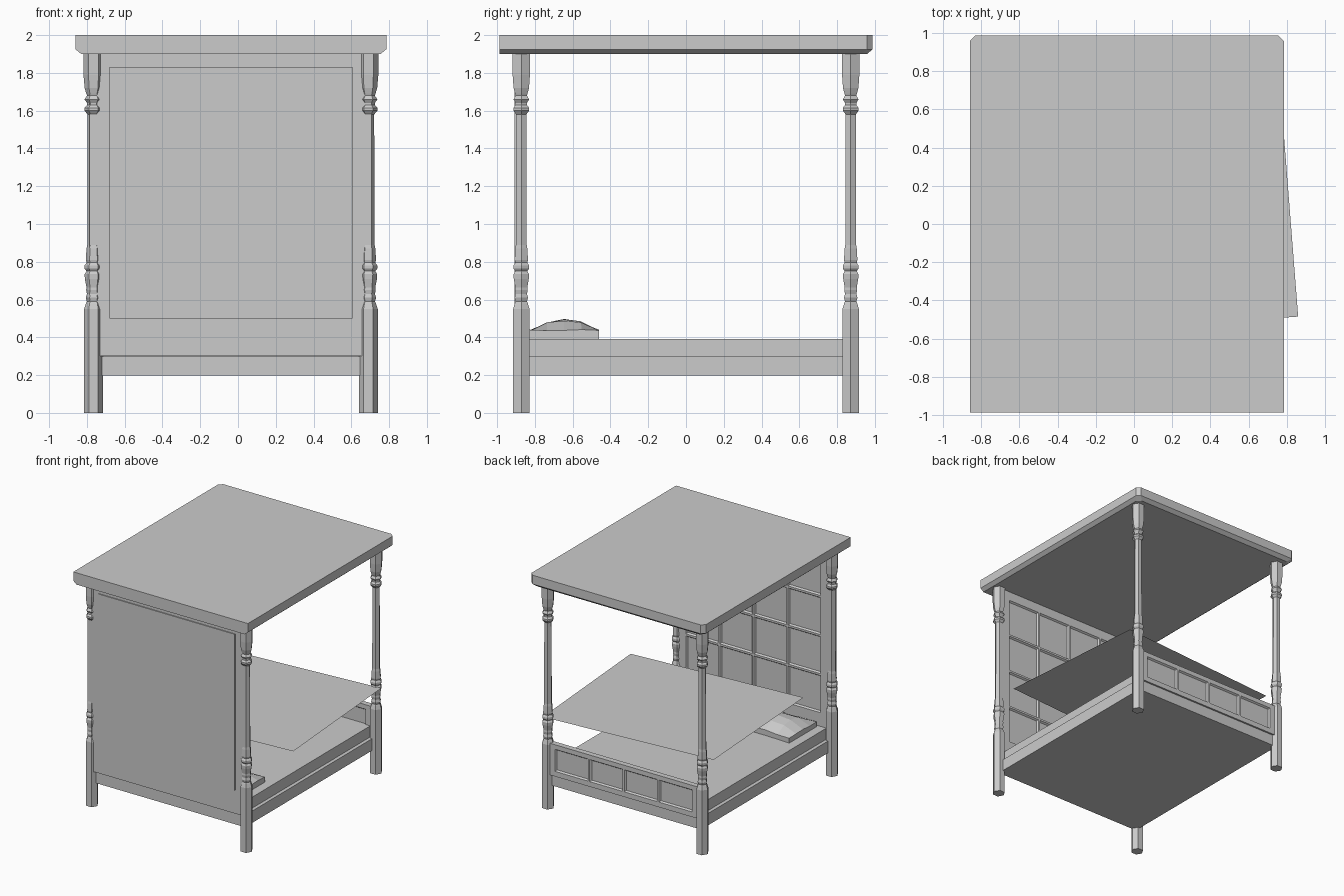
import bpy, bmesh, math, random

if "Cube" in bpy.data.objects:
    bpy.data.objects.remove(bpy.data.objects["Cube"])

random.seed(3)
CX = -0.0375                      # bed centre line
PX, PY = 0.7275, 0.872            # post offsets


def finish(name, bm):
    bmesh.ops.recalc_face_normals(bm, faces=bm.faces)
    me = bpy.data.meshes.new(name)
    bm.to_mesh(me)
    bm.free()
    ob = bpy.data.objects.new(name, me)
    bpy.context.collection.objects.link(ob)
    return ob


def loft(name, rings):
    """Closed solid through a stack of equal-length rings."""
    bm = bmesh.new()
    vs = [[bm.verts.new(p) for p in r] for r in rings]
    n = len(vs[0])
    for a, b in zip(vs, vs[1:]):
        for i in range(n):
            j = (i + 1) % n
            bm.faces.new((a[i], a[j], b[j], b[i]))
    bm.faces.new(vs[0])
    bm.faces.new(vs[-1])
    return finish(name, bm)


def box(name, x0, x1, y0, y1, z0, z1):
    ring = [(x0, y0), (x1, y0), (x1, y1), (x0, y1)]
    return loft(name, [[(x, y, z) for x, y in ring] for z in (z0, z1)])


def panelled(name, xs, zs, y, back, skip_border=True):
    """Board whose face at y carries sunken bevelled panels; back is the far face."""
    bm = bmesh.new()
    g = [[bm.verts.new((x, y, z)) for x in xs] for z in zs]
    s = 1 if y > back else -1
    cells = []
    for r in range(len(zs) - 1):
        for c in range(len(xs) - 1):
            q = [g[r][c], g[r + 1][c], g[r + 1][c + 1], g[r][c + 1]]
            f = bm.faces.new(q if s > 0 else q[::-1])
            if 0 < r < len(zs) - 2 and 0 < c < len(xs) - 2:
                cells.append(f)
    rim = [e for e in bm.edges if e.is_boundary]
    ext = bmesh.ops.extrude_edge_only(bm, edges=rim)
    for v in ext["geom"]:
        if isinstance(v, bmesh.types.BMVert):
            v.co.y = back
    bmesh.ops.holes_fill(bm, edges=[e for e in bm.edges if e.is_boundary])
    bm.normal_update()
    bmesh.ops.inset_individual(bm, faces=cells, thickness=0.012)
    bmesh.ops.inset_individual(bm, faces=cells, thickness=0.014, depth=-0.014)
    return finish(name, bm)


def steps(a, b, n):
    return [a + (b - a) * i / n for i in range(n + 1)]


# Turned six-sided posts: (radius, height)
profile = [(.05, 0), (.05, .55), (.04, .58), (.035, .59), (.041, .61), (.035, .63),
           (.039, .65), (.037, .665), (.046, .71), (.047, .735), (.037, .75),
           (.048, .765), (.048, .78), (.037, .795), (.041, .81), (.037, .87),
           (.033, .89), (.031, 1.58), (.048, 1.6), (.048, 1.615), (.034, 1.63),
           (.034, 1.64), (.048, 1.66), (.034, 1.68), (.038, 1.69), (.047, 1.72),
           (.053, 1.79), (.053, 1.9)]
for sx, side in ((-1, "left"), (1, "right")):
    for sy, end in ((-1, "head"), (1, "foot")):
        loft(f"{end}_post_{side}", [
            [(CX + sx * PX + r * math.cos(k * math.pi / 3),
              sy * PY + r * math.sin(k * math.pi / 3), z) for k in range(6)]
            for r, z in profile])


# Canopy with chamfered underside and clipped rear corners
def canopy_ring(i, z):
    h, b, c = 0.8225 - i, 0.988 - i, 0.03
    pts = [(-h, -.988), (h, -.988), (h, b - c), (h - c, b), (-h + c, b), (-h, b - c)]
    return [(CX + x, y, z) for x, y in pts]


loft("canopy", [canopy_ring(.03, 1.9), canopy_ring(0, 1.925), canopy_ring(0, 2.0)])

# Headboard: sunken grid inside, raised plain panel outside
panelled("headboard", [-.785] + steps(-.68, .605, 4) + [.705],
         [.3] + steps(.5, 1.83, 4) + [1.9], -.85, -.901)
box("headboard_back_panel", -.68, .605, -.909, -.895, .5, 1.83)

# Footboard, panelled on both faces
fx = [-.745] + steps(-.69, .615, 4) + [.67]
fz = [.29, .325, .53, .56]
panelled("footboard_outer", fx, fz, .895, .87)
panelled("footboard_inner", fx, fz, .848, .87)

# Base and mattress
box("base", CX - .72, CX + .72, -.88, .88, .197, .298)
box("mattress", CX - .69, CX + .69, -.86, .86, .298, .392)

# Loose flat sheet hovering above the bed
bm = bmesh.new()
bm.faces.new([bm.verts.new((x, y, .74)) for x, y in
              ((.86, -.485), (.755, .85), (-.775, .735), (-.69, -.595))])
finish("sheet", bm)


# Low-poly pillows
def pillow(name, x0, x1):
    bm = bmesh.new()
    bmesh.ops.create_grid(bm, x_segments=5, y_segments=4, size=1)
    rim = [e for e in bm.edges if e.is_boundary]
    for v in bm.verts:
        u, w = v.co.x, v.co.y
        puff = (1 - u ** 4) * (1 - w * w)
        v.co = ((x0 + x1) / 2 + u * (x1 - x0) / 2,
                -.645 + w * .185 * (1 - .06 * (1 - u * u)),
                .435 + .06 * puff + random.uniform(-.004, .006))
    low = bmesh.ops.extrude_edge_only(bm, edges=rim)
    for v in low["geom"]:
        if isinstance(v, bmesh.types.BMVert):
            v.co.z = .39
    finish(name, bm)


pillow("pillow_left", -.65, -.07)
pillow("pillow_right", -.005, .575)
